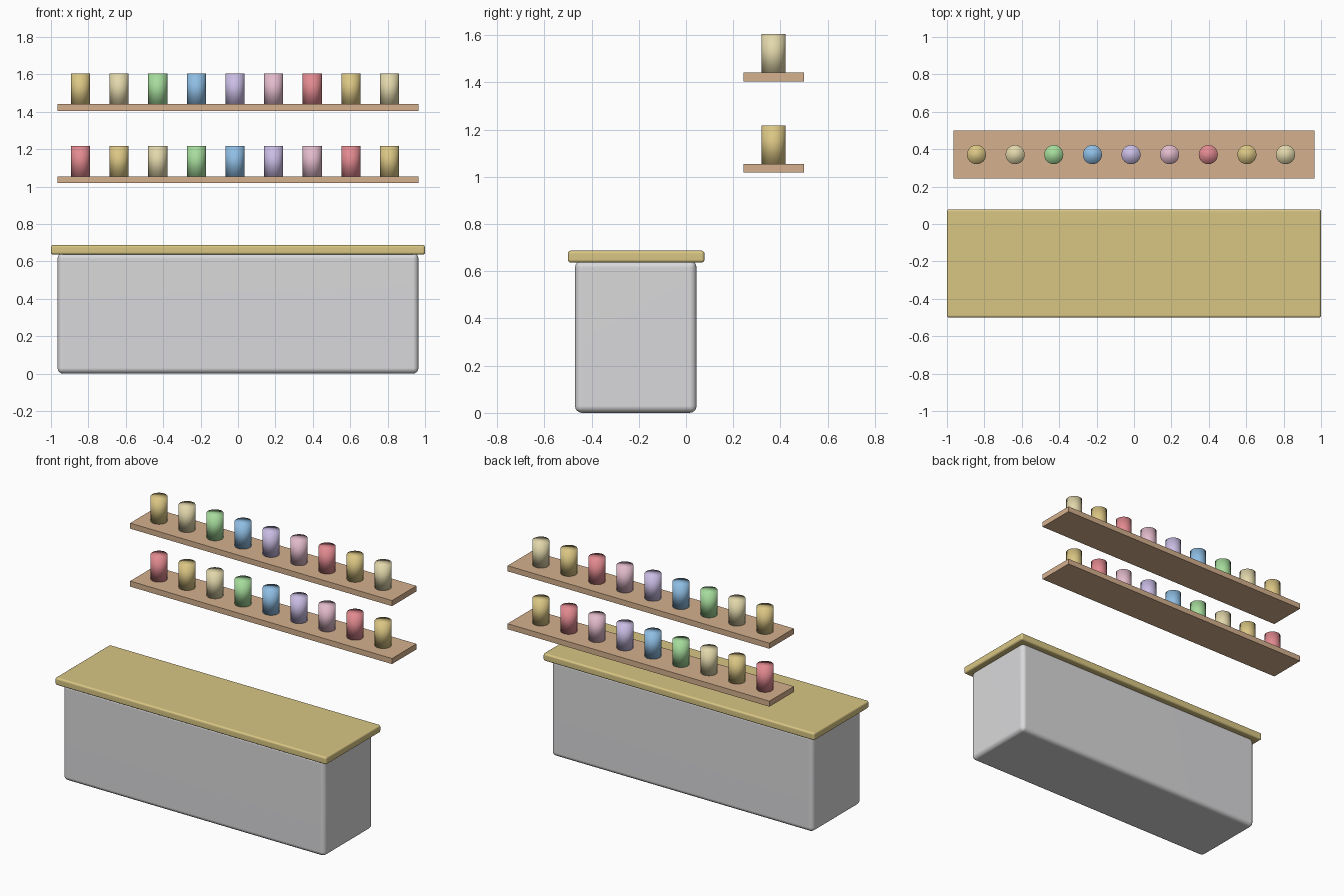
import bpy
import bmesh
from mathutils import Matrix, Vector

if "Cube" in bpy.data.objects:
    bpy.data.objects.remove(bpy.data.objects["Cube"], do_unlink=True)


def material(name, srgb):
    """Flat material from an sRGB hex string."""
    chans = [int(srgb[i:i + 2], 16) / 255 for i in (0, 2, 4)]
    lin = [c / 12.92 if c <= 0.04045 else ((c + 0.055) / 1.055) ** 2.4 for c in chans]
    mat = bpy.data.materials.new(name)
    mat.use_nodes = True
    mat.diffuse_color = (*lin, 1)
    mat.node_tree.nodes["Principled BSDF"].inputs["Base Color"].default_value = (*lin, 1)
    return mat


def make_object(name, bm, mat):
    mesh = bpy.data.meshes.new(name)
    bm.to_mesh(mesh)
    bm.free()
    mesh.materials.append(mat)
    obj = bpy.data.objects.new(name, mesh)
    bpy.context.collection.objects.link(obj)
    return obj


def box(name, low, high, mat, bevel=0, segments=4):
    """Box between two corners, with optional rounded edges."""
    low, high = Vector(low), Vector(high)
    bm = bmesh.new()
    place = Matrix.Translation((low + high) / 2) @ Matrix.Diagonal((*(high - low), 1))
    bmesh.ops.create_cube(bm, size=1, matrix=place)
    obj = make_object(name, bm, mat)
    if bevel:
        mod = obj.modifiers.new("rounded_edges", "BEVEL")
        mod.width, mod.segments = bevel, segments
        obj.data.shade_smooth()
        mod = obj.modifiers.new("flat_panels", "WEIGHTED_NORMAL")
        mod.keep_sharp = True
    return obj


def jar(name, x, y, z, mat, radius=0.051, height=0.163):
    """Softly shaded closed cylinder standing at z."""
    bm = bmesh.new()
    bmesh.ops.create_cone(bm, cap_ends=True, segments=32, radius1=radius, radius2=radius,
                          depth=height, matrix=Matrix.Translation((x, y, z + height / 2)))
    make_object(name, bm, mat).data.shade_smooth()


grey = material("light_grey", "D9D9DB")
tan = material("counter_tan", "D9C684")
wood = material("shelf_wood", "D5B08D")
palette = [material(name, code) for name, code in (
    ("jar_red", "E28A90"), ("jar_yellow", "DBC684"), ("jar_cream", "E2D7AB"),
    ("jar_green", "A6DC9C"), ("jar_blue", "8FBEE4"), ("jar_purple", "CABDE4"),
    ("jar_pink", "E3BBCB"))]

# Counter
box("counter_body", (-0.965, -0.47, 0), (0.965, 0.045, 0.645), grey, bevel=0.03)
box("counter_top", (-1, -0.5, 0.637), (1, 0.078, 0.687), tan, bevel=0.012)

# Floating shelves, each with a row of jars whose colours shift by one
for row, (label, z) in enumerate((("lower", 1.018), ("upper", 1.404))):
    top = z + 0.037
    box(f"{label}_shelf", (-0.965, 0.243, z), (0.965, 0.5, top), wood)
    for i in range(9):
        jar(f"{label}_jar_{i + 1}", -0.842 + 0.2065 * i, 0.371, top, palette[(i + row) % 7])
